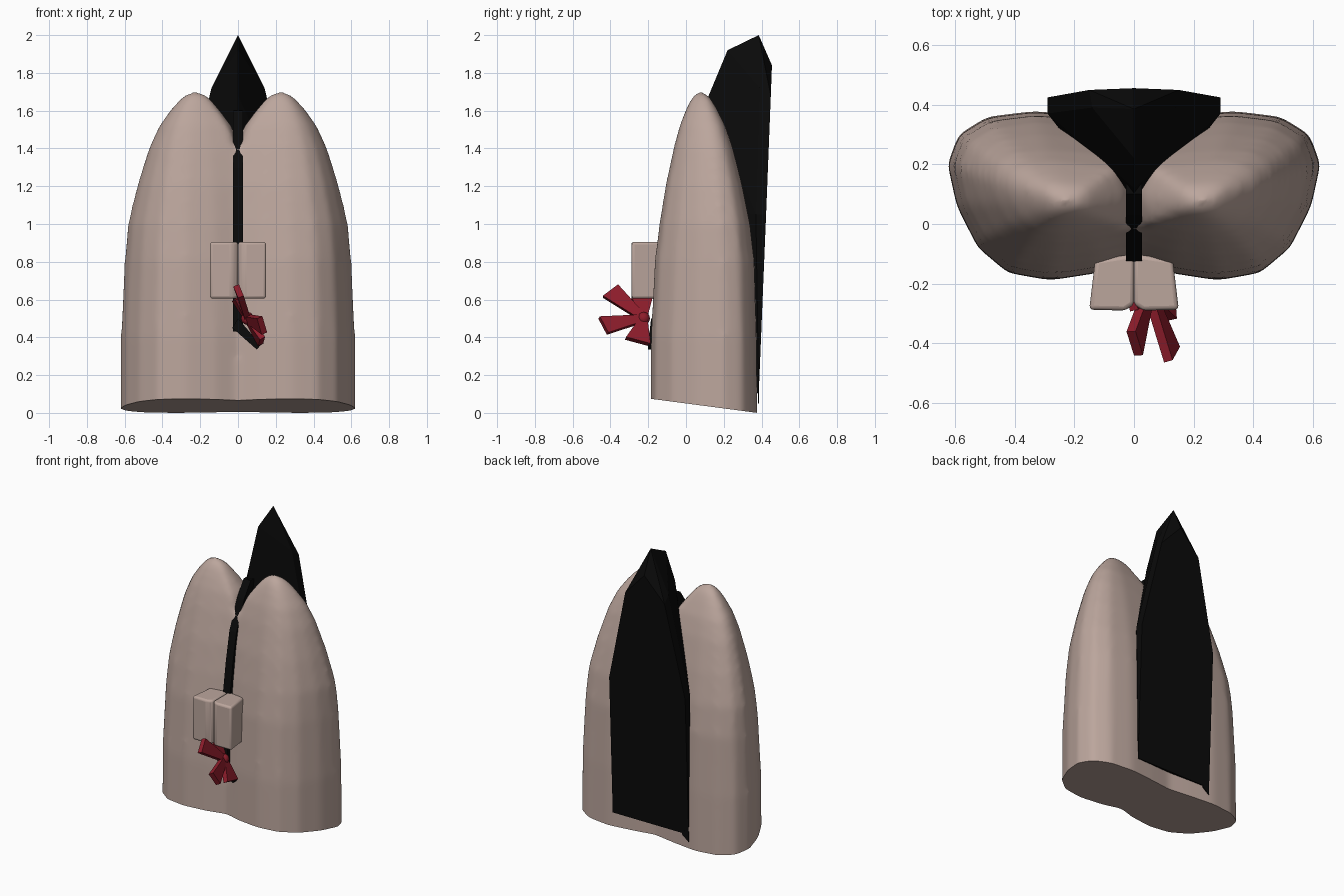
import bpy, bmesh
from mathutils import Vector

cube = bpy.data.objects.get("Cube")
if cube:
    bpy.data.objects.remove(cube)


def material(name, rgb):
    m = bpy.data.materials.new(name)
    m.use_nodes = True
    m.diffuse_color = (*rgb, 1)
    bsdf = m.node_tree.nodes["Principled BSDF"]
    bsdf.inputs["Base Color"].default_value = (*rgb, 1)
    bsdf.inputs["Roughness"].default_value = 0.8
    return m


SKIN = material("dusty pink", (0.5, 0.38, 0.335))
BLACK = material("black", (0.003, 0.003, 0.003))
RED = material("dark red", (0.27, 0.012, 0.024))


def add_object(name, bm, mat):
    bmesh.ops.recalc_face_normals(bm, faces=bm.faces)
    mesh = bpy.data.meshes.new(name)
    bm.to_mesh(mesh)
    bm.free()
    mesh.materials.append(mat)
    ob = bpy.data.objects.new(name, mesh)
    bpy.context.collection.objects.link(ob)
    return ob


def smooth(ob, angle=0.6):
    bpy.ops.object.select_all(action="DESELECT")
    ob.select_set(True)
    bpy.context.view_layer.objects.active = ob
    bpy.ops.object.shade_smooth_by_angle(angle=angle)


def add_hull(bm, points):
    verts = [bm.verts.new(p) for p in points]
    res = bmesh.ops.convex_hull(bm, input=verts)
    junk = {v for v in res["geom_interior"] if isinstance(v, bmesh.types.BMVert)}
    bmesh.ops.delete(bm, geom=list(junk), context="VERTS")


def add_prism(bm, outline, offset):
    """Extrude a flat outline along an offset."""
    rings = [[bm.verts.new(Vector(p) + Vector(offset) * k) for p in outline] for k in (0, 1)]
    n = len(outline)
    for i in range(n):
        j = (i + 1) % n
        bm.faces.new((rings[0][i], rings[0][j], rings[1][j], rings[1][i]))
    for r in rings:
        bm.faces.new(r)


# Body: two tapering lobes lofted from one plan outline, fused and cut on a slant
PLAN = [(.62, .2), (.585, .3), (.49, .36), (.33, .38), (.15, .36), (-.05, .33), (-.1, .1),
        (-.06, -.1), (.12, -.165), (.28, -.19), (.42, -.165), (.52, -.08), (.59, .06)]
PEAK = .23
# height, inner x, outer x, front y, back y
LEVELS = [(-.15, -.1, .625, -.19, .38), (.4, -.1, .622, -.187, .375), (.8, -.09, .603, -.167, .363),
          (1, -.08, .585, -.142, .34), (1.2, -.06, .537, -.11, .3), (1.4, -.02, .475, -.067, .25),
          (1.52, .03, .42, -.035, .21), (1.61, .1, .355, .0, .165), (1.67, .15, .3, .03, .13),
          (1.7, .2, .25, .06, .09)]


def lobe(bm, side):
    rings = []
    for z, inner, outer, front, back in LEVELS:
        ring = []
        for x, y in PLAN:
            k = (outer - PEAK) / (.62 - PEAK) if x > PEAK else (PEAK - inner) / (PEAK + .1)
            px = PEAK + (x - PEAK) * k
            py = front + (y + .19) / .57 * (back - front)
            ring.append(bm.verts.new((side * px, py, z)))
        rings.append(ring)
    n = len(PLAN)
    for a, b in zip(rings, rings[1:]):
        for i in range(n):
            j = (i + 1) % n
            bm.faces.new((a[i], a[j], b[j], b[i]))
    bm.faces.new(rings[0])
    bm.faces.new(rings[-1])


bm = bmesh.new()
for side in (1, -1):
    lobe(bm, side)
body = add_object("body", bm, SKIN)
remesh = body.modifiers.new("fuse", "REMESH")
remesh.mode = "VOXEL"
remesh.voxel_size = 0.02
soften = body.modifiers.new("soften", "SMOOTH")
soften.factor = 0.5
soften.iterations = 10
bpy.context.view_layer.update()
fused = body.evaluated_get(bpy.context.evaluated_depsgraph_get()).to_mesh()
bm = bmesh.new()
bm.from_mesh(fused)
body.modifiers.clear()
cut = bmesh.ops.bisect_plane(bm, geom=bm.verts[:] + bm.edges[:] + bm.faces[:],
                             plane_co=(0, 0, .05), plane_no=(0, -.132, -1), clear_outer=True)
rim = [e for e in cut["geom_cut"] if isinstance(e, bmesh.types.BMEdge)]
bmesh.ops.holes_fill(bm, edges=rim, sides=0)
bm.to_mesh(body.data)
bm.free()
smooth(body)

# Back fin: tilted flat panel rising to a point, with a wedge between the lobes
bm = bmesh.new()
points = [(0, .1, .25), (0, .0, 1.1), (0, .12, 1.68), (0, .22, 1.92), (0, .385, 2), (0, .455, 1.84)]
for s in (1, -1):
    points += [(s * .29, .385, .1), (s * .29, .424, 1.05), (s * .29, .37, 1.05),
               (s * .15, .449, 1.68), (s * .14, .39, 1.72)]
add_hull(bm, points)
add_prism(bm, [(-.29, .38, .12), (-.24, .38, .12), (-.24, .38, .09), (-.29, .38, .05)], (0, .006, 0))
add_object("back_fin", bm, BLACK)

# Front seam strip set in the cleft
bm = bmesh.new()
path = [(.1, 1.6), (.03, 1.5), (-.055, 1.3), (-.095, 1.1), (-.125, .9), (-.15, .6), (-.155, .43)]
for (y0, z0), (y1, z1) in zip(path, path[1:]):
    add_prism(bm, [(-.027, y0, z0), (-.027, y1, z1), (-.027, y1 + .1, z1), (-.027, y0 + .1, z0)],
              (.054, 0, 0))
add_prism(bm, [(-.03, -.185, .45), (.0, -.185, .5), (.12, -.2, .36), (.1, -.2, .335)], (0, .03, 0))
add_object("front_strip", bm, BLACK)

# Pair of rounded blocks on the front
for name, s in (("left_block", 1), ("right_block", -1)):
    bm = bmesh.new()
    outline = [(0, -.27), (.03, -.29), (.15, -.287), (.13, -.12), (0, -.1)]
    add_prism(bm, [(s * x, y, .605) for x, y in outline], (0, 0, .3))
    block = add_object(name, bm, SKIN)
    bevel = block.modifiers.new("round", "BEVEL")
    bevel.width = 0.014
    bevel.segments = 3
    smooth(block)

# Bow: knot and four flaring ribbons
KNOT = Vector((.05, -.225, .5))
bm = bmesh.new()
bmesh.ops.create_uvsphere(bm, u_segments=12, v_segments=8, radius=.034)
bmesh.ops.translate(bm, verts=bm.verts, vec=KNOT)
smooth(add_object("bow_knot", bm, RED))

RIBBONS = {"upper_tail": ((.015, -.44, .615), (-.01, -.36, .675)),
           "lower_tail": ((.115, -.46, .505), (.14, -.415, .42)),
           "upper_loop": ((.0, -.29, .605), (-.02, -.18, .6)),
           "lower_loop": ((.13, -.32, .395), (.12, -.19, .36))}
for name, ends in RIBBONS.items():
    bm = bmesh.new()
    a, b = map(Vector, ends)
    across = (b - a).normalized()
    thick = across.cross((a + b) / 2 - KNOT).normalized() * .016
    add_hull(bm, [p + thick * k for p in (a, b, KNOT - across * .018, KNOT + across * .018)
                  for k in (-1, 1)])
    add_object("bow_" + name, bm, RED)
